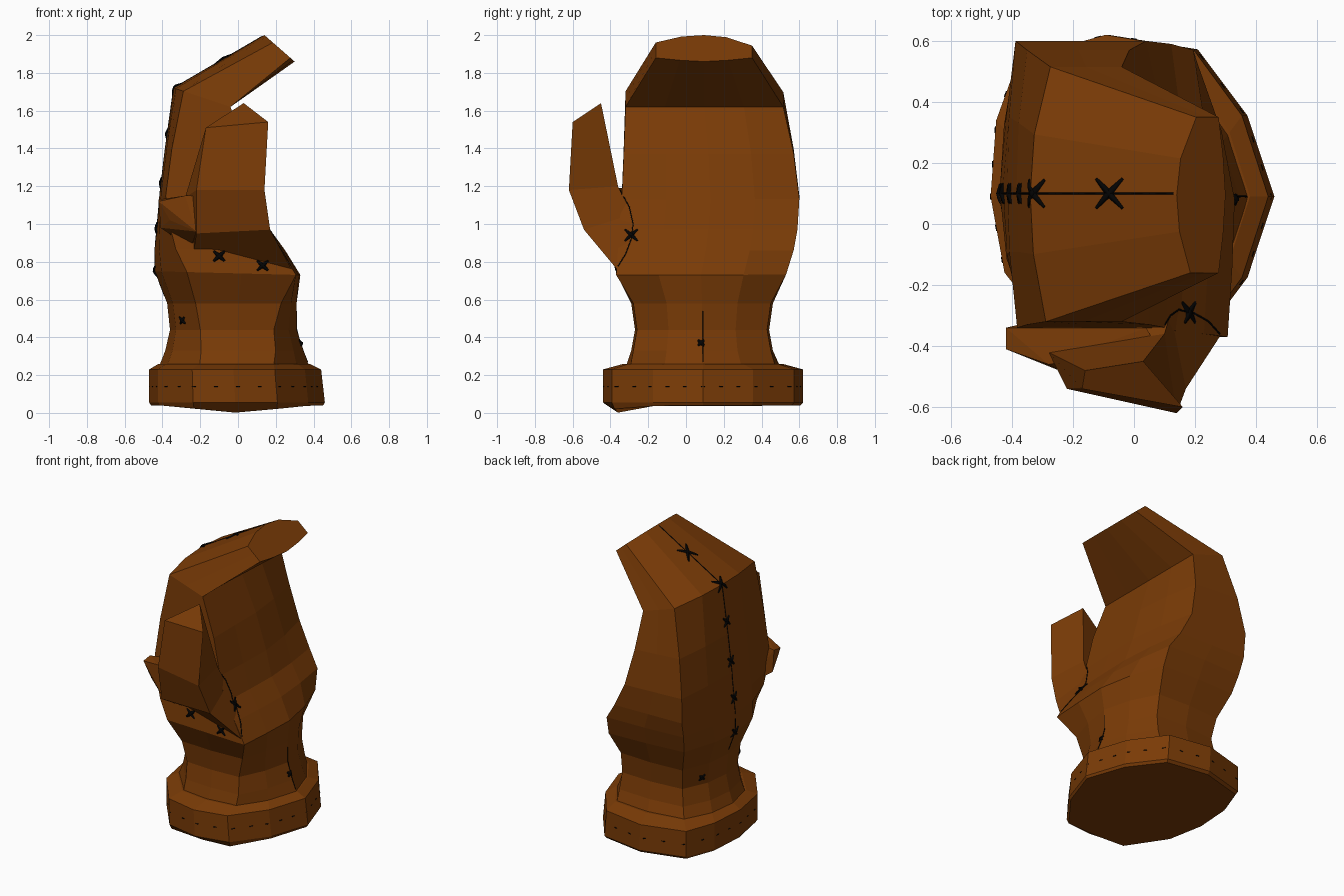
import bpy, bmesh, math
from mathutils import Vector
from mathutils.bvhtree import BVHTree

if "Cube" in bpy.data.objects:
    bpy.data.objects.remove(bpy.data.objects["Cube"])


def material(name, rgb):
    m = bpy.data.materials.new(name)
    m.diffuse_color = (*rgb, 1)
    m.use_nodes = True
    m.node_tree.nodes["Principled BSDF"].inputs["Base Color"].default_value = m.diffuse_color
    return m


leather = material("brown_leather", (0.195, 0.044, 0.002))
thread = material("black_thread", (0.001, 0.001, 0.001))
surfaces = []


def finish(bm, name):
    bmesh.ops.recalc_face_normals(bm, faces=bm.faces)
    me = bpy.data.meshes.new(name)
    bm.to_mesh(me)
    surfaces.append(BVHTree.FromBMesh(bm))
    bm.free()
    me.materials.append(leather)
    ob = bpy.data.objects.new(name, me)
    bpy.context.collection.objects.link(ob)
    return ob


def loft(name, rings):
    bm = bmesh.new()
    loops = [[bm.verts.new(p) for p in r] for r in rings]
    n = len(loops[0])
    for a, b in zip(loops, loops[1:]):
        for i in range(n):
            j = (i + 1) % n
            bm.faces.new((a[i], a[j], b[j], b[i]))
    bm.faces.new(loops[0])
    bm.faces.new(loops[-1])
    return finish(bm, name)


def section(xb, zb, xp, zp, y0, y1, c, p, d, q, k=.97, m=.97):
    """Twelve-sided section from back of hand (u=0) to palm (u=1).
    c, p: back and palm corners on the thumb side; d, q: on the far side;
    k: width at the corners, m: width at the far back corner."""
    def half(c, p, m):
        return [(c * .2, .47), (c, m), ((c + p) / 2, 1), (p, k), (1 - (1 - p) * .35, .5)]
    uv = [(0, 0)] + half(d, q, m) + [(1, 0)] + [(u, -v) for u, v in reversed(half(c, p, k))]
    mid, hw = (y0 + y1) / 2, (y1 - y0) / 2
    return [(xb + (xp - xb) * u, mid + hw * v, zb + (zp - zb) * u) for u, v in uv]


# Cuff, with a slightly pointed underside
cuff = (-.44, .62, .25, .73, .1, .73, .91, .85)
rim = section(-.47, .055, .46, .055, *cuff)
under = [(x * .98, .09 + (y - .09) * (.97 if y > -.43 else .85),
          .04 * min(1, abs(x) / .4) if y < .3 else .038) for x, y, z in rim]
loft("cuff", [under, rim, section(-.47, .23, .44, .23, *cuff),
              section(-.42, .26, .38, .26, -.33, .51, .27, .76, .14, .76, .94, .88)])

# Hand: wrist, palm, and fingers bent forward
loft("mitten_body", [section(*r) for r in (
    (-.42, .24, .38, .24, -.32, .50, .27, .76, .14, .76, .94, .9),
    (-.385, .33, .345, .33, -.29, .46, .26, .80, .14, .78, .97, .93),
    (-.36, .44, .31, .44, -.27, .44, .24, .82, .14, .80, .97, .94),
    (-.375, .58, .31, .58, -.29, .46, .22, .88, .13, .80, .97, .96),
    (-.44, .75, .33, .73, -.37, .53, .22, .97, .12, .84, 1, .97),
    (-.44, .87, .25, .86, -.36, .57, .16, .97, .1, .92, 1, .97),
    (-.43, .98, .17, .97, -.355, .59, .12, .97, .08, .92, 1, 1),
    (-.415, 1.15, .12, 1.13, -.34, .60, .06, .97, .05, .85, 1, 1),
    (-.385, 1.40, .05, 1.37, -.33, .57, .08, 1, .08, .85, 1, 1),
    (-.34, 1.72, -.04, 1.62, -.32, .515, .17, 1, .22, 1, 1, 1),
    (.14, 2.0, .30, 1.86, -.16, .35, .28, .86, .4, .86, 1, 1))])

# Thumb
loft("thumb", [
    [(-.24, -.28, .82), (.30, -.34, .73), (.20, -.20, .80), (-.25, -.20, .95)],
    [(-.22, -.50, .95), (.17, -.54, .97), (.12, -.29, 1.05), (-.28, -.28, 1.08)],
    [(-.22, -.54, 1.18), (.14, -.62, 1.18), (.10, -.36, 1.20), (-.28, -.42, 1.14)],
    [(-.17, -.54, 1.51), (.16, -.60, 1.54), (.03, -.45, 1.64), (-.16, -.48, 1.51)]])

# Fold of leather between thumb and back of hand
bm = bmesh.new()
for p in [(-.42, -.41, 1.12), (-.42, -.34, 1.13), (-.36, -.41, 1.02), (-.41, -.34, .98),
          (-.22, -.49, .96), (-.25, -.30, .87), (-.28, -.46, 1.15), (.04, -.34, 1.19),
          (.08, -.41, 1.19)]:
    bm.verts.new(p)
bmesh.ops.convex_hull(bm, input=bm.verts)
finish(bm, "thumb_fold")


# Stitching, cast onto the leather along a direction
def cast(p, d):
    d = Vector(d).normalized()
    o = Vector(p) - d * 3
    hits = [t.ray_cast(o, d) for t in surfaces]
    hits = [h for h in hits if h[0]]
    return min(hits, key=lambda h: h[3])[0] if hits else None


def stitching(name, depth):
    cu = bpy.data.curves.new(name, "CURVE")
    cu.dimensions = "3D"
    cu.bevel_depth = depth
    cu.bevel_resolution = 0
    cu.use_fill_caps = True
    cu.materials.append(thread)
    bpy.context.collection.objects.link(bpy.data.objects.new(name, cu))
    return cu


def strand(cu, pts, d, steps=5, taper=0):
    path = []
    for a, b in zip(pts, pts[1:]):
        path += [cast(Vector(a).lerp(Vector(b), i / steps), d) for i in range(steps + 1)]
    path = [p for p in path if p]
    if len(path) < 2:
        return
    s = cu.splines.new("POLY")
    s.points.add(len(path) - 1)
    mid = (len(path) - 1) / 2
    for i, (q, p) in enumerate(zip(s.points, path)):
        q.co = (*p, 1)
        q.radius = 1 + taper * (.5 - abs(i - mid) / mid)


def cross(cu, p, d, size=.05):
    d = Vector(d).normalized()
    side = d.cross(Vector((0, 1, 0) if abs(d.y) < .5 else (1, 0, 0))).normalized()
    up = d.cross(side)
    for k in (48, 132):
        v = (side * math.cos(math.radians(k)) + up * math.sin(math.radians(k))) * size
        strand(cu, [Vector(p) - v, Vector(p) + v], d, 4, .9)


seams = stitching("seams", .0035)
fine = stitching("fine_stitches", .003)
knots = stitching("cross_stitches", .0095)
BACK, DOWN, PALM, FRONT = (1, 0, 0), (0, 0, -1), (-1, 0, 0), (0, 1, 0)

# Back seam, running over the knuckles
strand(fine, [(0, .1, .62), (0, .1, 1.71)], BACK, 16)
strand(seams, [(-.335, .1, 0), (.13, .1, 0)], DOWN, 6)
for z in (.75, .98, 1.22, 1.48):
    cross(knots, (0, .1, z), BACK, .042)
cross(knots, (-.325, .1, 1.72), (1, 0, -1), .06)
cross(knots, (-.08, .1, 0), DOWN, .065)
for y in (.30, -.14):
    cross(knots, (0, y, .49), BACK, .025)

# Thumb seam, underside stitches and palm seam
strand(seams, [(0, -.35, 1.18), (0, -.30, 1.09), (0, -.28, 1.0), (0, -.29, .92),
               (0, -.32, .84), (0, -.37, .76)], PALM)
cross(knots, (0, -.29, .94), PALM, .045)
for x, z in ((-.10, .83), (.13, .78)):
    cross(knots, (x, 0, z), FRONT, .04)
strand(fine, [(0, .09, .27), (0, .09, .54)], PALM, 6)
cross(knots, (0, .08, .37), PALM, .022)

# Row of small stitches round the cuff
for i in range(28):
    a = math.tau * i / 28
    d = Vector((-math.cos(a), -math.sin(a), 0))
    t = Vector((-d.y, d.x, 0)) * .01
    c = Vector((0, .09, .14))
    strand(fine, [c - t, c + t], d, 1)
